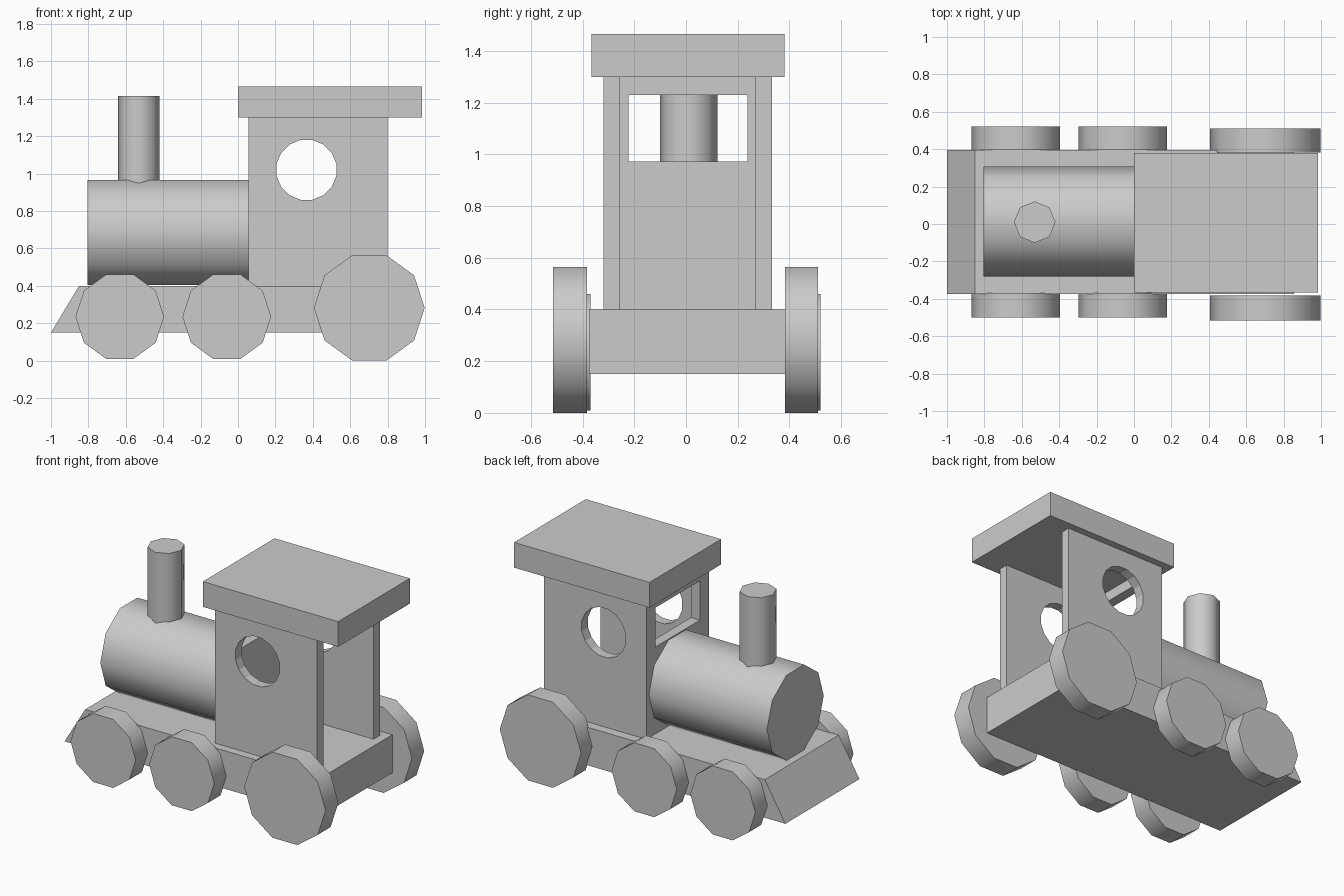
import bpy, bmesh
from math import cos, sin, pi, radians
from mathutils import Vector

if "Cube" in bpy.data.objects:
    bpy.data.objects.remove(bpy.data.objects["Cube"])


def finish(name, bm, smooth=False):
    bmesh.ops.recalc_face_normals(bm, faces=bm.faces)
    me = bpy.data.meshes.new(name)
    bm.to_mesh(me)
    bm.free()
    ob = bpy.data.objects.new(name, me)
    bpy.context.collection.objects.link(ob)
    if smooth:
        bpy.ops.object.select_all(action='DESELECT')
        ob.select_set(True)
        bpy.context.view_layer.objects.active = ob
        bpy.ops.object.shade_smooth_by_angle(angle=radians(50))
    return ob


def prism(name, points, offset, smooth=False):
    """Extrude a closed outline by an offset vector."""
    bm = bmesh.new()
    face = bm.faces.new([bm.verts.new(p) for p in points])
    ext = bmesh.ops.extrude_face_region(bm, geom=[face], use_keep_orig=True)
    verts = [v for v in ext['geom'] if isinstance(v, bmesh.types.BMVert)]
    bmesh.ops.translate(bm, verts=verts, vec=offset)
    return finish(name, bm, smooth)


def cylinder(name, start, axis, length, r, n, phase=0.0):
    """Low-poly cylinder from start along one of the axes 0, 1, 2."""
    a, b = [i for i in range(3) if i != axis]
    pts = []
    for k in range(n):
        p = Vector(start)
        t = 2 * pi * k / n + phase
        p[a] += r * cos(t)
        p[b] += r * sin(t)
        pts.append(p)
    off = Vector((0, 0, 0))
    off[axis] = length
    return prism(name, pts, off, True)


def box(name, x, y, z):
    pts = [(x[0], y[0], z[0]), (x[1], y[0], z[0]), (x[1], y[1], z[0]), (x[0], y[1], z[0])]
    return prism(name, pts, (0, 0, z[1] - z[0]))


def framed_wall(name, outer, hole, offset):
    """Panel with an opening: rim loops filled between, then extruded."""
    bm = bmesh.new()
    edges = []
    for loop in (outer, hole):
        vs = [bm.verts.new(p) for p in loop]
        edges += [bm.edges.new((vs[i], vs[(i + 1) % len(vs)])) for i in range(len(vs))]
    bmesh.ops.triangle_fill(bm, edges=edges, use_beauty=True)
    ext = bmesh.ops.extrude_face_region(bm, geom=bm.faces[:], use_keep_orig=True)
    verts = [v for v in ext['geom'] if isinstance(v, bmesh.types.BMVert)]
    bmesh.ops.translate(bm, verts=verts, vec=offset)
    return finish(name, bm)


# Chassis with sloped nose
prism("chassis", [(-1, -.375, .15), (.855, -.375, .15), (.855, -.375, .40), (-.85, -.375, .40)],
      (0, .77, 0))

# Boiler and chimney
cylinder("boiler", (-.805, .013, .684), 0, .865, .295, 10)
cylinder("chimney", (-.531, .010, .80), 2, .615, .111, 8)

# Wheels, small pairs then the large rear pair
for label, x, z, r, y_near, y_far in (("front", -.632, .235, .237, -.50, .395),
                                      ("middle", -.060, .235, .237, -.50, .395),
                                      ("rear", .702, .282, .296, -.515, .383)):
    width = .128 if label == "rear" else .125
    cylinder(label + "_wheel_right", (x, y_near, z), 1, width + .005, r, 10)
    cylinder(label + "_wheel_left", (x, y_far, z), 1, width, r, 10)

# Cab side walls with round windows
for label, y in (("right", -.32), ("left", .268)):
    outer = [(.055, y, .40), (.80, y, .40), (.80, y, 1.299), (.055, y, 1.299)]
    hole = [(.366 + .163 * cos(2 * pi * (k + .5) / 16), y,
             1.02 + .163 * sin(2 * pi * (k + .5) / 16)) for k in range(16)]
    framed_wall("cab_side_" + label, outer, hole, (0, .065, 0))

# Cab front wall with rectangular window
x = .055
framed_wall("cab_front",
            [(x, -.255, .40), (x, .268, .40), (x, .268, 1.299), (x, -.255, 1.299)],
            [(x, -.222, .972), (x, .237, .972), (x, .237, 1.23), (x, -.222, 1.23)],
            (.065, 0, 0))

# Roof
box("roof", (0, .985), (-.365, .38), (1.299, 1.465))
